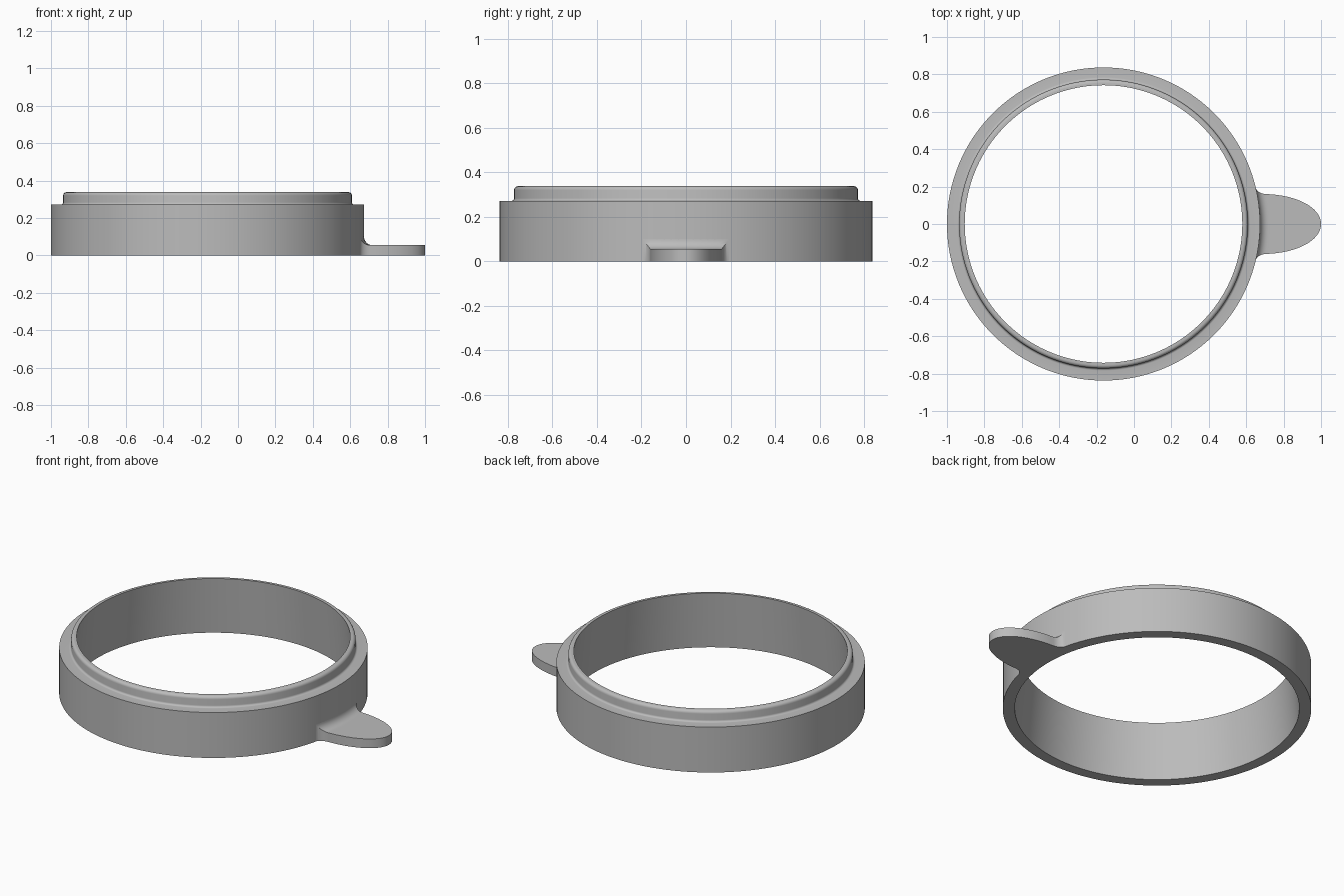
import bpy
import bmesh
import math

cube = bpy.data.objects.get("Cube")
if cube:
    bpy.data.objects.remove(cube, do_unlink=True)

CENTRE_X = -0.163
OUTER = 0.837

grey = bpy.data.materials.new("plain_grey")
grey.use_nodes = True
colour = (0.5, 0.5, 0.5, 1)
grey.diffuse_color = colour
grey.node_tree.nodes["Principled BSDF"].inputs["Base Color"].default_value = colour


def finish(name, bm):
    bmesh.ops.recalc_face_normals(bm, faces=bm.faces)
    mesh = bpy.data.meshes.new(name)
    bm.to_mesh(mesh)
    bm.free()
    obj = bpy.data.objects.new(name, mesh)
    bpy.context.collection.objects.link(obj)
    mesh.materials.append(grey)
    bpy.ops.object.select_all(action='DESELECT')
    obj.select_set(True)
    bpy.context.view_layer.objects.active = obj
    bpy.ops.object.shade_smooth_by_angle(angle=math.radians(30))
    return obj


def arc(cx, cz, r, start, end, steps=5):
    angles = [math.radians(start + (end - start) * i / steps) for i in range(steps + 1)]
    return [(cx + r * math.cos(a), cz + r * math.sin(a)) for a in angles]


def bridge(bm, loops, closed):
    pairs = list(zip(loops, loops[1:] + loops[:1] if closed else loops[1:]))
    for a, b in pairs:
        for i in range(len(a)):
            j = (i + 1) % len(a)
            bm.faces.new((a[i], a[j], b[j], b[i]))


# Stepped ring: slightly tapered bore, shoulder, and rounded raised lip
profile = [(0.772, 0), (OUTER, 0), (OUTER, 0.272)]
profile += arc(0.784, 0.284, 0.012, 270, 180)
profile += arc(0.754, 0.320, 0.018, 0, 90)
profile += [(0.742, 0.338)]
SEGMENTS = 160
bm = bmesh.new()
loops = []
for s in range(SEGMENTS):
    a = math.tau * s / SEGMENTS
    loops.append([bm.verts.new((CENTRE_X + r * math.cos(a), r * math.sin(a), z))
                  for r, z in profile])
bridge(bm, loops, True)
finish("stepped_ring", bm)

# Pull tab: rounded tongue flaring into the ring wall
LENGTH = 0.326
ROOT = 0.045
ACROSS = 14


def flare(d):
    return 0 if d >= ROOT else ROOT - math.sqrt(ROOT ** 2 - (ROOT - max(d, 0)) ** 2)


distances = [-0.015] + [ROOT * (i / 8) ** 2 for i in range(9)]
distances += [ROOT + (LENGTH - ROOT) * math.sin(math.pi / 2 * i / 24) for i in range(1, 25)]
bm = bmesh.new()
loops = []
for d in distances:
    t = max(0, (d - 0.03) / (LENGTH - 0.03))
    half = max(0.16 * math.sqrt(max(0, 1 - t * t)), 0.002) + 0.75 * flare(d)
    top = 0.055 + flare(d)

    def point(i, z):
        y = half * (2 * i / ACROSS - 1)
        drop = OUTER - math.sqrt(OUTER ** 2 - y * y)
        x = CENTRE_X + OUTER + d - drop * (1 - max(d, 0) / LENGTH)
        return bm.verts.new((x, y, z))

    loops.append([point(i, 0) for i in range(ACROSS + 1)]
                 + [point(i, top) for i in reversed(range(ACROSS + 1))])
bridge(bm, loops, False)
bm.faces.new(loops[0])
bm.faces.new(loops[-1])
finish("pull_tab", bm)
